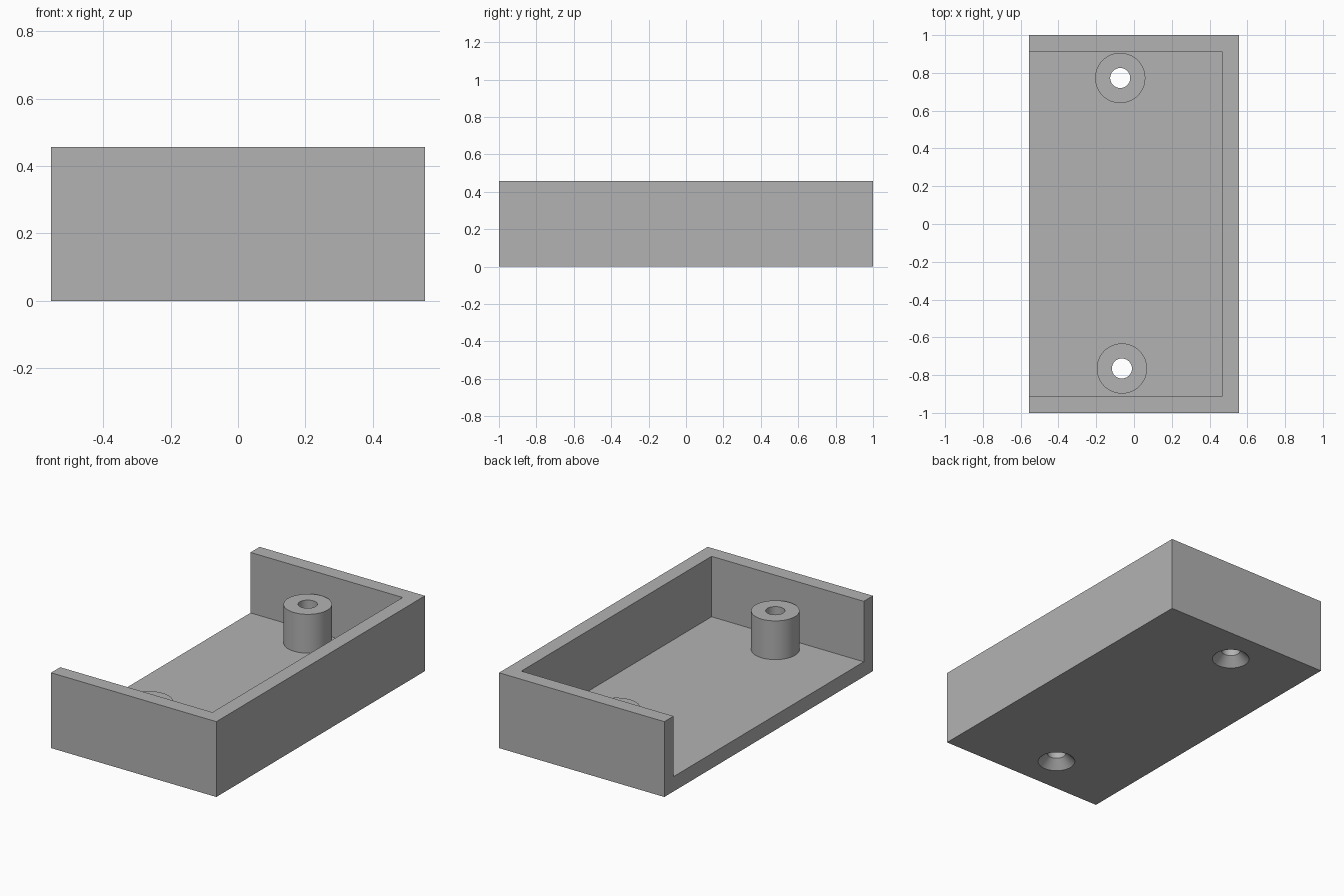
import bpy
import bmesh
from math import cos, sin, pi, radians
from mathutils import Matrix

cube = bpy.data.objects.get("Cube")
if cube:
    bpy.data.objects.remove(cube, do_unlink=True)

# Overall sizes
HALF_X, HALF_Y, HEIGHT = 0.555, 1.0, 0.457
WALL, FLOOR = 0.088, 0.09
POST_R, POST_TOP, HOLE_R = 0.133, 0.325, 0.053
SINK_R = 0.105
SEGMENTS = 64
POSTS = {"back_post": (-0.073, 0.773), "front_post": (-0.064, -0.765)}

grey = bpy.data.materials.new("plain_grey")
grey.use_nodes = True
colour = (0.448, 0.448, 0.448, 1)
grey.diffuse_color = colour
grey.node_tree.nodes["Principled BSDF"].inputs["Base Color"].default_value = colour


def finish(name, bm):
    bmesh.ops.recalc_face_normals(bm, faces=bm.faces)
    mesh = bpy.data.meshes.new(name)
    bm.to_mesh(mesh)
    bm.free()
    mesh.materials.append(grey)
    obj = bpy.data.objects.new(name, mesh)
    bpy.context.collection.objects.link(obj)
    return obj


def box(name, low, high):
    bm = bmesh.new()
    size = [b - a for a, b in zip(low, high)]
    middle = [(a + b) / 2 for a, b in zip(low, high)]
    bmesh.ops.create_cube(bm, size=1, matrix=Matrix.Translation(middle) @ Matrix.Diagonal((*size, 1)))
    return finish(name, bm)


def lathe(name, profile, centre, capped):
    """Turn (radius, height) points round a vertical axis."""
    bm = bmesh.new()
    angles = [2 * pi * i / SEGMENTS for i in range(SEGMENTS)]
    rings = [[bm.verts.new((centre[0] + r * cos(a), centre[1] + r * sin(a), z)) for a in angles]
             for r, z in profile]
    for lower, upper in zip(rings, rings[1:]):
        for i in range(SEGMENTS):
            j = (i + 1) % SEGMENTS
            bm.faces.new((lower[i], lower[j], upper[j], upper[i]))
    if capped:
        bm.faces.new(rings[0])
        bm.faces.new(rings[-1])
    return finish(name, bm)


def activate(obj):
    bpy.ops.object.select_all(action="DESELECT")
    obj.select_set(True)
    bpy.context.view_layer.objects.active = obj


def cut(target, cutter):
    cutter.hide_render = True
    mod = target.modifiers.new("cut", "BOOLEAN")
    mod.operation, mod.solver, mod.object = "DIFFERENCE", "EXACT", cutter
    activate(target)
    bpy.ops.object.modifier_apply(modifier=mod.name)
    bpy.data.objects.remove(cutter, do_unlink=True)


# Tray: a block hollowed from above and open along one long side
tray = box("tray", (-HALF_X, -HALF_Y, 0), (HALF_X, HALF_Y, HEIGHT))
cut(tray, box("cavity_cutter", (-HALF_X - 0.1, WALL - HALF_Y, FLOOR),
              (HALF_X - WALL, HALF_Y - WALL, HEIGHT + 0.1)))

sink_depth = SINK_R - HOLE_R
for name, centre in POSTS.items():
    # Screw hole through the floor, countersunk from below
    drill = [(SINK_R + 0.02, -0.02), (HOLE_R, sink_depth), (HOLE_R, FLOOR + 0.1)]
    cut(tray, lathe("drill_cutter", drill, centre, True))

    # Hollow screw post standing on the floor
    tube = [(POST_R, FLOOR), (POST_R, POST_TOP), (HOLE_R, POST_TOP), (HOLE_R, FLOOR)]
    post = lathe(name, tube, centre, False)
    # Close the underside so that the tube is solid
    bm = bmesh.new()
    bm.from_mesh(post.data)
    bmesh.ops.bridge_loops(bm, edges=[e for e in bm.edges if e.is_boundary])
    bmesh.ops.recalc_face_normals(bm, faces=bm.faces)
    bm.to_mesh(post.data)
    bm.free()
    activate(post)
    bpy.ops.object.shade_smooth_by_angle(angle=radians(30))

activate(tray)
bpy.ops.object.shade_smooth_by_angle(angle=radians(30))
